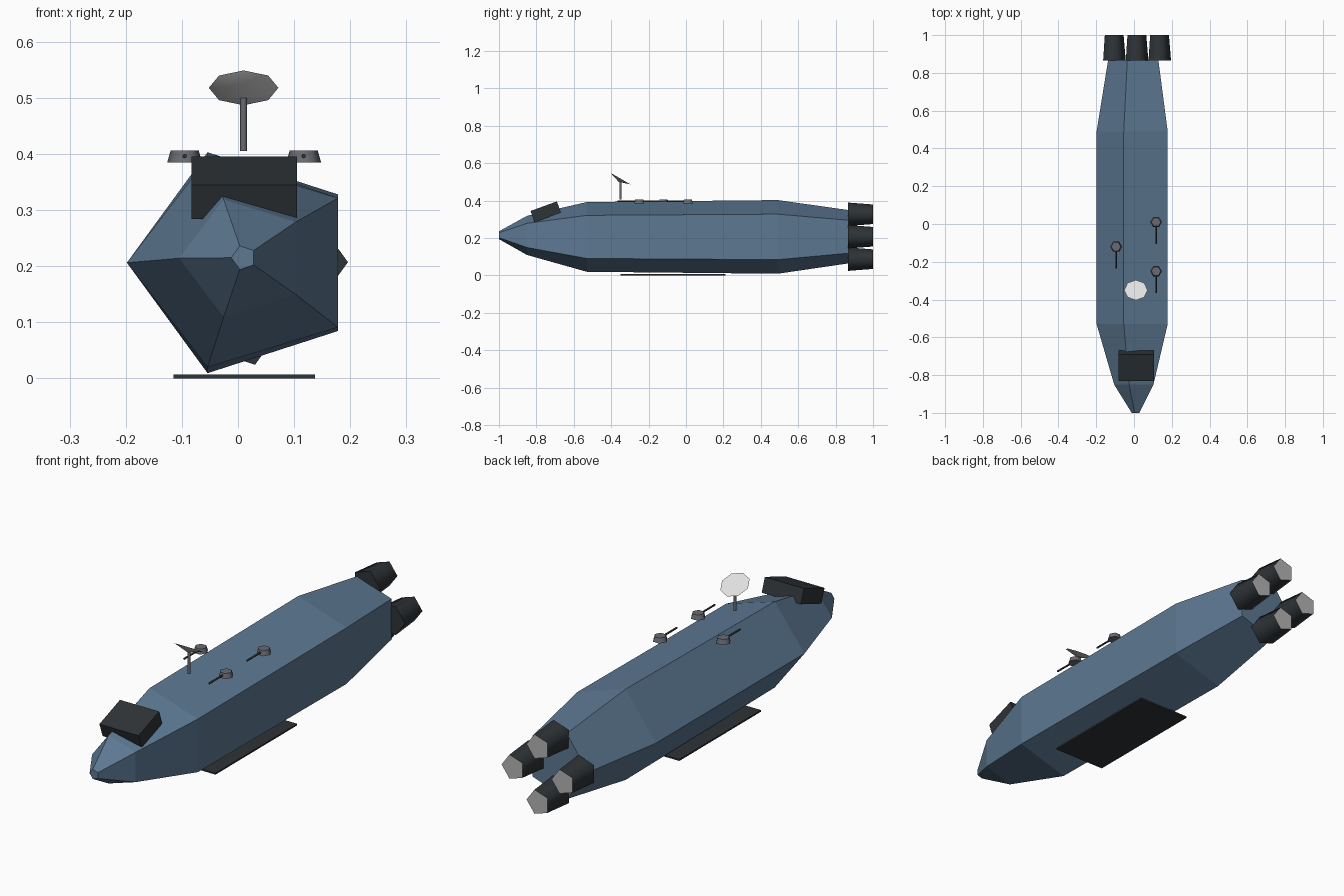
import bpy, bmesh
from math import cos, sin, pi, radians
from mathutils import Matrix

cube = bpy.data.objects.get("Cube")
if cube:
    bpy.data.objects.remove(cube, do_unlink=True)


def material(name, r, g, b):
    m = bpy.data.materials.new(name)
    m.use_nodes = True
    m.diffuse_color = (r, g, b, 1)
    m.node_tree.nodes["Principled BSDF"].inputs["Base Color"].default_value = (r, g, b, 1)
    return m


HULL = material("hull_blue", 0.11, 0.19, 0.29)
DARK = material("dark_slate", 0.027, 0.033, 0.037)
GREY = material("fitting_grey", 0.14, 0.145, 0.165)
WHITE = material("dish_white", 0.75, 0.75, 0.75)
GLOW = material("exhaust_grey", 0.45, 0.45, 0.45)

CX = 0.01  # ship's axis
ALONG_Y = Matrix.Rotation(-pi / 2, 4, 'X')  # turns +z into +y


def finish(name, bm, mats, smooth=None):
    bmesh.ops.recalc_face_normals(bm, faces=bm.faces)
    mesh = bpy.data.meshes.new(name)
    bm.to_mesh(mesh)
    bm.free()
    obj = bpy.data.objects.new(name, mesh)
    bpy.context.collection.objects.link(obj)
    for m in mats:
        mesh.materials.append(m)
    if smooth:
        bpy.ops.object.select_all(action='DESELECT')
        obj.select_set(True)
        bpy.context.view_layer.objects.active = obj
        bpy.ops.object.shade_smooth_by_angle(angle=radians(smooth))
    return obj


def cone(name, sides, r1, r2, depth, loc, mat, rot=Matrix(), smooth=None):
    """Frustum centred on loc; r1 at the bottom, r2 at the top."""
    bm = bmesh.new()
    spin = Matrix.Rotation(-pi / 2, 4, 'Z')  # first corner towards +x
    bmesh.ops.create_cone(bm, cap_ends=True, segments=sides, radius1=r1, radius2=r2,
                          depth=depth, matrix=Matrix.Translation(loc) @ rot @ spin)
    return finish(name, bm, [mat], smooth)


def box(name, size, loc, mat, rot=Matrix()):
    bm = bmesh.new()
    bmesh.ops.create_cube(bm, size=1,
                          matrix=Matrix.Translation(loc) @ rot @ Matrix.Diagonal((*size, 1)))
    return finish(name, bm, [mat])


# Five-sided hull: station y, centre height, half width, half height
stations = [(-1.0, 0.215, 0.022, 0.022), (-0.85, 0.214, 0.115, 0.11),
            (-0.53, 0.206, 0.208, 0.196), (0.49, 0.206, 0.208, 0.207),
            (0.868, 0.207, 0.147, 0.15)]
bm = bmesh.new()
rings = []
for y, z, rx, rz in stations:
    angles = [pi + 2 * pi * i / 5 for i in range(5)]  # one corner towards -x
    rings.append([bm.verts.new((CX + rx * cos(a), y, z + rz * sin(a))) for a in angles])
for a, b in zip(rings, rings[1:]):
    for i in range(5):
        j = (i + 1) % 5
        bm.faces.new((a[i], a[j], b[j], b[i]))
bm.faces.new(rings[0])
bm.faces.new(rings[-1])
finish("hull", bm, [HULL])

# Four engines in a cross, with pale exhaust faces at the back
for name, dx, dz in (("top", 0, 1), ("bottom", 0, -1), ("left", 1, 0), ("right", -1, 0)):
    bm = bmesh.new()
    place = Matrix.Translation((CX + 0.12 * dx, 0.9325, 0.207 + 0.12 * dz))
    bmesh.ops.create_cone(bm, cap_ends=True, segments=5, radius1=0.066, radius2=0.055, depth=0.135,
                          matrix=place @ ALONG_Y @ Matrix.Rotation(-pi / 2, 4, 'Z'))
    for f in bm.faces:
        f.normal_update()
        f.material_index = 1 if f.normal.y > 0.9 else 0
    finish("engine_" + name, bm, [DARK, GLOW], smooth=80)

# Bridge block on the nose and flat keel plate
box("bridge", (0.188, 0.15, 0.064), (0.011, -0.75, 0.34), DARK, Matrix.Rotation(radians(20), 4, 'X'))
box("keel_plate", (0.252, 0.56, 0.007), (0.011, -0.07, 0.0035), DARK)

# Gun turrets, each with a barrel pointing forward
for i, (x, y) in enumerate([(0.117, 0.01), (-0.095, -0.12), (0.117, -0.25)], 1):
    cone(f"turret_{i}", 6, 0.031, 0.025, 0.021, (x, y, 0.3955), GREY, smooth=65)
    cone(f"turret_barrel_{i}", 8, 0.004, 0.004, 0.115, (x, y - 0.0575, 0.396), DARK, ALONG_Y, 60)

# Dish antenna on a mast, tilted back
cone("dish_mast", 10, 0.006, 0.006, 0.1, (CX, -0.35, 0.455), GREY, smooth=60)
cone("dish", 8, 0, 0.062, 0.02, (CX, -0.355, 0.509), WHITE,
     Matrix.Rotation(radians(-30), 4, 'X'), smooth=15.5)
